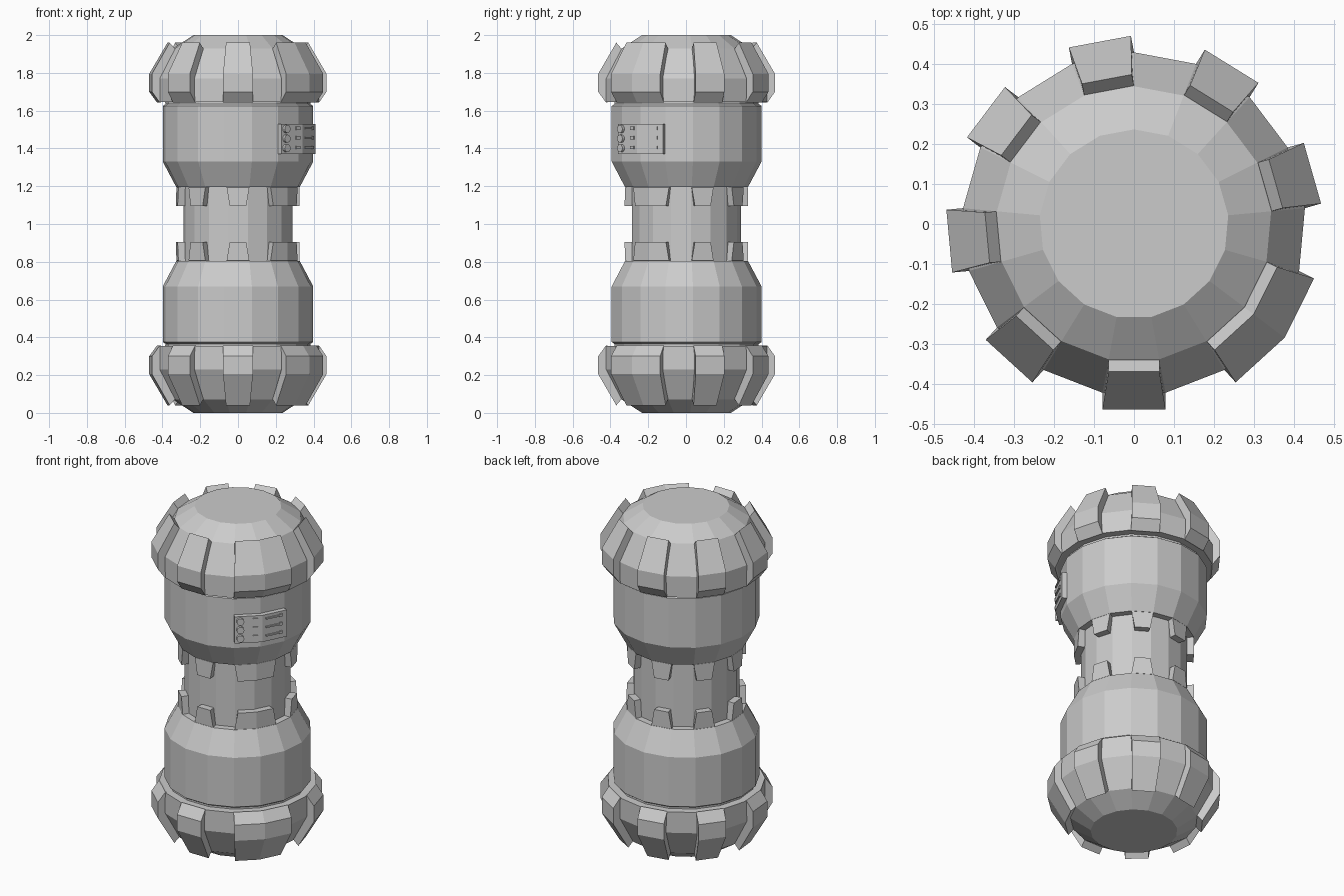
import bpy, bmesh, math
from mathutils import Vector, Matrix

if "Cube" in bpy.data.objects:
    bpy.data.objects.remove(bpy.data.objects["Cube"])

N = 17                                  # sides of the round body
STEP = 2 * math.pi / N
RUNS = [(j, 1) for j in (0, 5, 7, 9, 11, 13, 15)] + [(2, 2)]   # every other side, one double

grey = bpy.data.materials.new("plain grey")
grey.diffuse_color = (0.6, 0.6, 0.6, 1)
grey.use_nodes = True
grey.node_tree.nodes["Principled BSDF"].inputs["Base Color"].default_value = grey.diffuse_color


def finish(name, bm, mirror=True):
    """Make an object from bm; optionally mirror it about z = 1."""
    bmesh.ops.recalc_face_normals(bm, faces=bm.faces)
    if mirror:
        bmesh.ops.translate(bm, verts=bm.verts, vec=(0, 0, -1))
    me = bpy.data.meshes.new(name)
    bm.to_mesh(me)
    bm.free()
    ob = bpy.data.objects.new(name, me)
    bpy.context.collection.objects.link(ob)
    me.materials.append(grey)
    if mirror:
        ob.location.z = 1
        mod = ob.modifiers.new("mirror", 'MIRROR')
        mod.use_axis = (False, False, True)
    return ob


def polar(r, a):
    return Vector((r * math.cos(a), r * math.sin(a), 0))


def lathe(bm, profile):
    rings = []
    for r, z in profile:
        rings.append([bm.verts.new(polar(r, math.pi / 2 + i * STEP) + Vector((0, 0, z)))
                      for i in range(N)])
    for a, b in zip(rings, rings[1:]):
        for i in range(N):
            k = (i + 1) % N
            bm.faces.new((a[i], a[k], b[k], b[i]))
    bm.faces.new(rings[0])


def slab(bm, run, section):
    """Closed block over a run of sides; section points are
    (radius, outward offset, z, end inset in degrees)."""
    j, n = run
    start = math.radians(270) + (j - 0.5) * STEP
    cols = []
    for i in range(n + 1):
        col = []
        for r, off, z, inset in section:
            a = start + i * STEP
            if i == 0:
                d, a2 = a + STEP / 2, a + math.radians(inset)
            elif i == n:
                d, a2 = a - STEP / 2, a - math.radians(inset)
            else:
                d, a2, off = a, a, off / math.cos(STEP / 2)
            col.append(bm.verts.new(polar(r, a2) + polar(off, d) + Vector((0, 0, z))))
        cols.append(col)
    m = len(section)
    for a, b in zip(cols, cols[1:]):
        for i in range(m):
            k = (i + 1) % m
            bm.faces.new((a[i], a[k], b[k], b[i]))
    bm.faces.new(cols[0])
    bm.faces.new(cols[-1])


# Round body: domed cap, drum, taper and narrow neck
bm = bmesh.new()
lathe(bm, [(0.237, 2.0), (0.345, 1.93), (0.43, 1.77), (0.43, 1.645), (0.385, 1.645),
           (0.385, 1.635), (0.40, 1.625), (0.40, 1.33), (0.328, 1.195),
           (0.29, 1.195), (0.29, 1.0)])
finish("body", bm)

# Raised blocks around the caps
bm = bmesh.new()
for run in RUNS:
    slab(bm, run, [(0.345, 0, 1.925, 0), (0.345, 0.03, 1.96, 0), (0.43, 0.042, 1.795, 0),
                   (0.43, 0.042, 1.70, 0), (0.43, 0, 1.642, 0), (0.38, 0, 1.66, 0)])
finish("cap_blocks", bm)

# Tapered teeth reaching over the neck
bm = bmesh.new()
for run in RUNS:
    slab(bm, run, [(0.28, 0, 1.21, 0), (0.328, 0, 1.194, 0),
                   (0.328, 0, 1.095, 3), (0.28, 0, 1.095, 3)])
finish("neck_teeth", bm)

# Control panel bent over two sides
bm = bmesh.new()
slab(bm, (2, 2), [(0.39, 0, 1.37, 0), (0.40, 0.028, 1.37, 0),
                  (0.40, 0.028, 1.53, 0), (0.39, 0, 1.53, 0)])
finish("control_panel", bm, False)


def face_matrix(j, s, z):
    """Frame on the panel: x along the side, y inward, z up."""
    a = math.radians(270) + j * STEP
    apothem = 0.40 * math.cos(STEP / 2) + 0.028
    t = Vector((-math.sin(a), math.cos(a), 0))
    pos = polar(apothem, a) + t * s + Vector((0, 0, z))
    return Matrix.Translation(pos) @ Matrix.Rotation(a + math.pi / 2, 4, 'Z')


# Round buttons and slim bars in three rows
buttons, bars = bmesh.new(), bmesh.new()
for z in (1.503, 1.452, 1.401):
    bmesh.ops.create_cone(buttons, cap_ends=True, segments=12, radius1=0.021, radius2=0.021,
                          depth=0.03, matrix=face_matrix(2, -0.042, z)
                          @ Matrix.Rotation(math.pi / 2, 4, 'X'))
    for j, s, w, h in ((2, 0.042, 0.028, 0.018), (3, -0.015, 0.085, 0.009),
                       (3, 0.035, 0.015, 0.018)):
        bmesh.ops.create_cube(bars, size=1, matrix=face_matrix(j, s, z + 0.004)
                              @ Matrix.Diagonal((w, 0.014, h, 1)))
finish("panel_buttons", buttons, False)
finish("panel_bars", bars, False)
